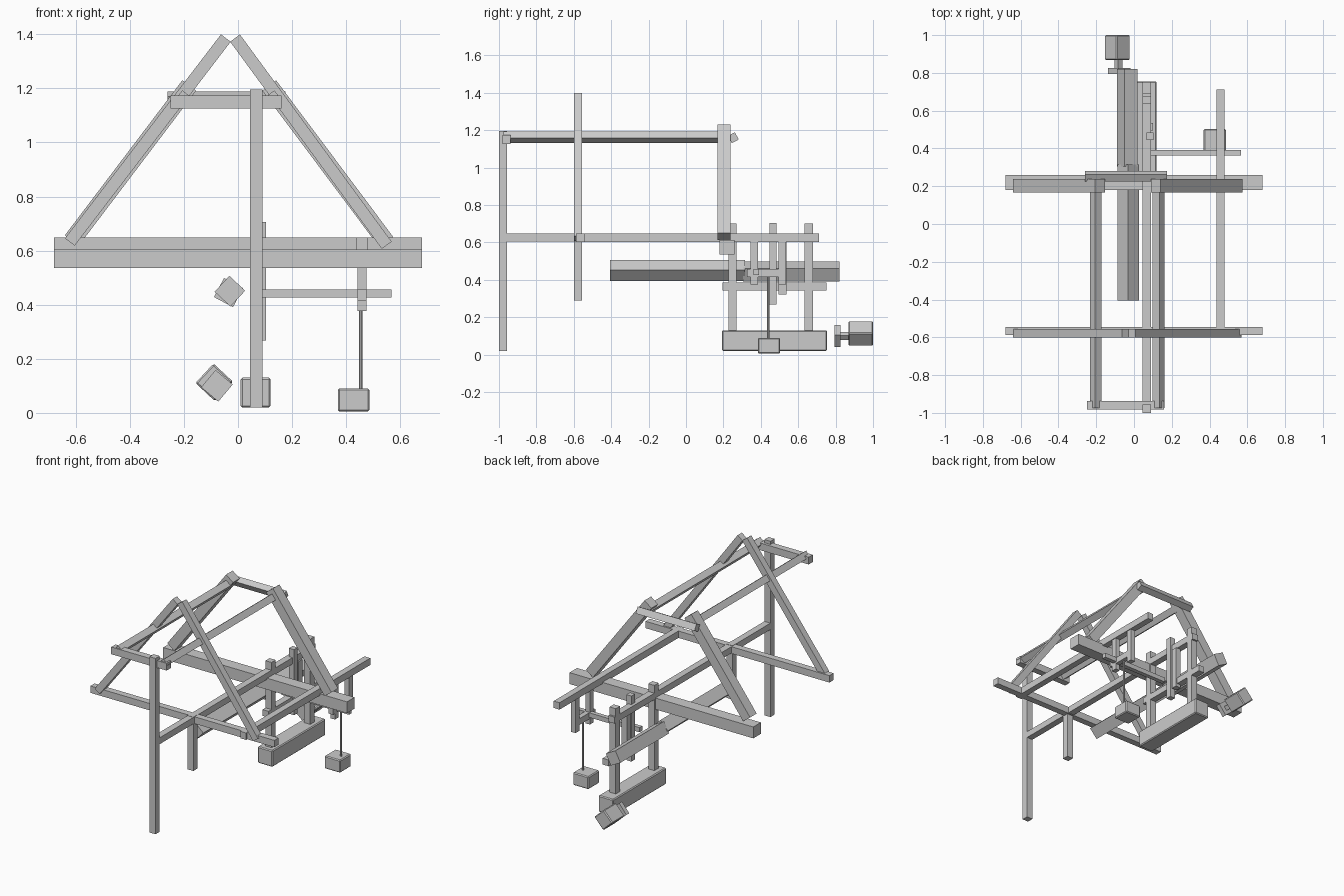
import bpy, math
from mathutils import Matrix, Vector

if "Cube" in bpy.data.objects:
    bpy.data.objects.remove(bpy.data.objects["Cube"])


def bevel(ob, width):
    mod = ob.modifiers.new("edge_bevel", 'BEVEL')
    mod.width = width
    mod.segments = 1


def box(name, x, y, z, rot=(0, 0, 0), b=0.0):
    """Box from (min, max) ranges on each axis, turned about its centre by degrees."""
    bpy.ops.mesh.primitive_cube_add(size=1)
    ob = bpy.context.object
    ob.name = name
    ob.data.transform(Matrix.Diagonal((x[1] - x[0], y[1] - y[0], z[1] - z[0], 1)))
    ob.location = [(r[0] + r[1]) / 2 for r in (x, y, z)]
    ob.rotation_euler = [math.radians(a) for a in rot]
    if b:
        bevel(ob, b)
    return ob


def log(name, cx, cz, side, y, angle, b=0.0):
    """Square timber running along y, rolled about its own axis."""
    h = side / 2
    return box(name, (cx - h, cx + h), y, (cz - h, cz + h), (0, angle, 0), b)


def rafter(name, foot, head, y, width):
    """Sloping timber between two (x, z) points."""
    d = Vector((head[0] - foot[0], head[1] - foot[1]))
    cx, cz = (foot[0] + head[0]) / 2, (foot[1] + head[1]) / 2
    return box(name, (cx - d.length / 2, cx + d.length / 2), y,
               (cz - width / 2, cz + width / 2), (0, -math.degrees(math.atan2(d.y, d.x)), 0))


MID = (0.045, 0.09)     # centre line of posts
SIDE = (0.437, 0.48)    # side beam line

# Front post and its cross bar
box("front_post", MID, (-1.0, -0.956), (0.02, 1.195))
box("front_crossbar", (-0.25, 0.16), (-0.982, -0.938), (1.126, 1.174))

# Upper long rails and rear cross bar
for name, cx, a in (("left_purlin", -0.202, -53), ("right_purlin", 0.13, 53)):
    log(name, cx, 1.162, 0.044, (-0.975, 0.235), a)
box("rear_crossbar", (-0.26, 0.175), (0.232, 0.274), (1.138, 1.182), (28, 0, 0))

# Front truss
FY = (-0.6, -0.555)
box("front_tie_beam", (-0.68, 0.68), (-0.588, -0.544), (0.602, 0.648))
rafter("front_left_rafter", (-0.622, 0.632), (-0.045, 1.386), FY, 0.045)
rafter("front_right_rafter", (0.55, 0.62), (-0.011, 1.386), FY, 0.045)
box("hanging_post", MID, FY, (0.29, 0.65))

# Rear truss
RY = (0.168, 0.238)
box("rear_tie_beam", (-0.68, 0.68), (0.18, 0.26), (0.536, 0.612))
rafter("rear_left_rafter", (-0.615, 0.637), (-0.18, 1.211), RY, 0.064)
rafter("rear_right_rafter", (0.548, 0.632), (0.115, 1.211), RY, 0.064)

# Lower long beams
box("centre_beam", MID, (-0.956, 0.69), (0.605, 0.648))
box("side_beam", SIDE, (-0.6, 0.712), (0.602, 0.648))

# Trough frame with two uprights, rail and slats
box("trough_block", (0.01, 0.12), (0.192, 0.755), (0.02, 0.13), b=0.006)
for i, y in enumerate((0.248, 0.656)):
    box(f"frame_upright_{i}", MID, (y - 0.022, y + 0.022), (0.12, 0.70))
box("frame_rail", MID, (0.195, 0.752), (0.343, 0.385))
box("long_slat", (0.065, 0.103), (0.446, 0.484), (0.267, 0.705))
box("short_slat", (0.06, 0.1), (0.495, 0.536), (0.322, 0.605))

# Side hangers, rod and counterweight
for i, y in enumerate((0.365, 0.515)):
    box(f"side_hanger_{i}", (0.442, 0.475), (y - 0.02, y + 0.02), (0.376, 0.648))
box("hanger_bar", (0.442, 0.475), (0.325, 0.5), (0.415, 0.457))
box("cross_rod", (0.07, 0.567), (0.362, 0.391), (0.426, 0.457))
bpy.ops.mesh.primitive_cylinder_add(vertices=8, radius=0.006, depth=0.36, location=(0.454, 0.44, 0.25))
bpy.context.object.name = "weight_rope"
box("counterweight", (0.369, 0.486), (0.385, 0.503), (0.005, 0.09), b=0.006)

# Rolled heavy logs
log("front_log", -0.03, 0.45, 0.08, (-0.405, 0.315), 43)
log("rear_log", -0.035, 0.445, 0.08, (0.305, 0.82), 28)

# Mallet behind the trough
log("mallet_plate", -0.078, 0.1, 0.083, (0.795, 0.825), 40)
log("mallet_neck", -0.082, 0.1, 0.03, (0.82, 0.875), 40)
log("mallet_head", -0.088, 0.113, 0.098, (0.868, 1.0), 43, b=0.006)
